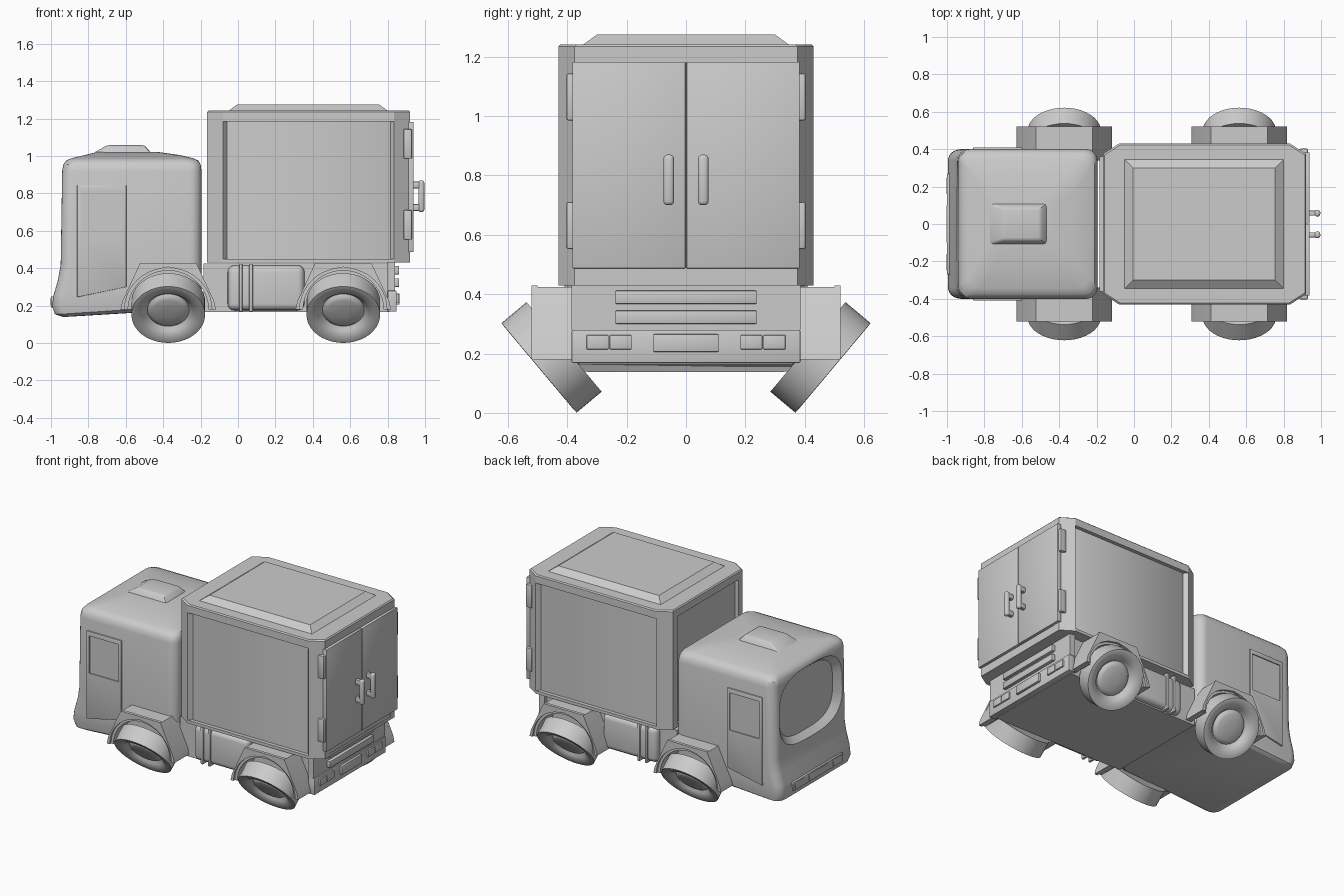
import bpy, bmesh, math
from mathutils import Matrix

if "Cube" in bpy.data.objects:
    bpy.data.objects.remove(bpy.data.objects["Cube"])


def make(name, bm, bevel=0, seg=2):
    bmesh.ops.recalc_face_normals(bm, faces=bm.faces)
    if bevel:
        edges = [e for e in bm.edges if e.calc_face_angle(0) > 0.5]
        bmesh.ops.bevel(bm, geom=edges, offset=bevel, segments=seg, profile=0.5, affect='EDGES')
    me = bpy.data.meshes.new(name)
    bm.to_mesh(me)
    bm.free()
    ob = bpy.data.objects.new(name, me)
    bpy.context.collection.objects.link(ob)
    return ob


def loft(name, rings, bevel=0, seg=2):
    bm = bmesh.new()
    vs = [[bm.verts.new(p) for p in r] for r in rings]
    n = len(vs[0])
    for a, b in zip(vs, vs[1:]):
        for i in range(n):
            bm.faces.new((a[i], a[(i + 1) % n], b[(i + 1) % n], b[i]))
    bm.faces.new(vs[0][::-1])
    bm.faces.new(vs[-1])
    return make(name, bm, bevel, seg)


def rect(x0, x1, y0, y1, z):
    return [(x0, y0, z), (x1, y0, z), (x1, y1, z), (x0, y1, z)]


def box(name, x0, x1, y0, y1, z0, z1, bevel=0, seg=2):
    return loft(name, [rect(x0, x1, y0, y1, z0), rect(x0, x1, y0, y1, z1)], bevel, seg)


def slab(name, poly, z0, z1, bevel=0):
    return loft(name, [[(x, y, z) for x, y in poly] for z in (z0, z1)], bevel)


def side_prism(name, poly, y0, y1, bevel=0):
    return loft(name, [[(x, y, z) for x, z in poly] for y in (y0, y1)], bevel)


def cut(ob, cutter):
    m = ob.modifiers.new("cut", 'BOOLEAN')
    m.object, m.operation, m.solver = cutter, 'DIFFERENCE', 'EXACT'
    cutter.hide_render = True
    bpy.context.view_layer.objects.active = ob
    bpy.ops.object.modifier_apply(modifier=m.name)
    bpy.data.objects.remove(cutter)


def octagon(x0, x1, hy, cx, cy):
    return [(x0, -hy + cy), (x0 + cx, -hy), (x1 - cx, -hy), (x1, -hy + cy),
            (x1, hy - cy), (x1 - cx, hy), (x0 + cx, hy), (x0, hy - cy)]


def cab_ring(z, x0, x1, hy, r=0.06):
    pts = []
    for cx, cy, a0 in ((x1 - r, hy - r, 0), (x0 + r, hy - r, 90),
                       (x0 + r, -hy + r, 180), (x1 - r, -hy + r, 270)):
        for k in range(7):
            a = math.radians(a0 + 15 * k)
            x = cx + r * math.cos(a)
            lift = 0.045 * min(max((x + 0.93) / 0.35, 0), 1) if z < 0.3 else 0
            pts.append((x, cy + r * math.sin(a), z + lift))
    return pts


# cab shell with a recessed rounded windscreen
cab = loft("cab", [cab_ring(*r) for r in (
    (0.138, -0.93, -0.20, 0.37), (0.155, -0.98, -0.195, 0.39), (0.2, -0.995, -0.195, 0.397),
    (0.26, -0.985, -0.195, 0.4), (0.34, -0.962, -0.195, 0.4), (0.42, -0.948, -0.195, 0.4),
    (0.92, -0.940, -0.195, 0.4), (0.955, -0.934, -0.2, 0.393), (0.976, -0.918, -0.212, 0.375),
    (0.988, -0.89, -0.24, 0.345), (1.005, -0.82, -0.31, 0.25), (1.022, -0.75, -0.43, 0.13))])


def screen(x, ry, rz):
    out = []
    for i in range(48):
        c, s = math.cos(i * math.tau / 48), math.sin(i * math.tau / 48)
        out.append((x, math.copysign(ry * abs(c) ** 0.65, c),
                    0.70 + math.copysign(rz * abs(s) ** 0.65, s)))
    return out


cut(cab, loft("screen_cutter", [screen(-1.0, 0.41, 0.29), screen(-0.905, 0.29, 0.21)]))
loft("roof_scoop", [rect(-0.80, -0.45, -0.12, 0.12, 1.0), rect(-0.70, -0.50, -0.085, 0.085, 1.058)], 0.012)

# front bumper strip and lights
box("front_bumper_strip", -1.0, -0.95, -0.27, 0.27, 0.19, 0.25, 0.005)
box("front_plate", -1.003, -0.95, -0.1, 0.1, 0.2, 0.242, 0.003)

# chassis and rear bumper
box("chassis", -0.185, 0.81, -0.36, 0.36, 0.165, 0.425)
box("rear_panel", 0.80, 0.84, -0.385, 0.385, 0.28, 0.43)
box("rear_bumper", 0.80, 0.848, -0.385, 0.385, 0.168, 0.28, 0.004)
for z0, z1 in ((0.367, 0.412), (0.30, 0.345)):
    box("rear_bar", 0.83, 0.862, -0.238, 0.238, z0, z1, 0.004)
box("rear_plate", 0.83, 0.864, -0.11, 0.11, 0.205, 0.265, 0.004)

# cargo box: recessed core, rims, raised roof
slab("cargo_core", octagon(-0.14, 0.918, 0.405, 0.085, 0.05), 0.44, 1.22)
slab("cargo_sill", octagon(-0.165, 0.92, 0.43, 0.085, 0.055), 0.43, 0.45)
loft("cargo_rim", [[(x, y, z) for x, y in octagon(-0.165 + d, 0.92 - d, 0.43 - d, 0.085, 0.055)]
                   for z, d in ((1.185, 0), (1.235, 0), (1.242, 0.007))])
loft("roof_panel", [rect(-0.06, 0.81, -0.355, 0.355, 1.235), rect(-0.005, 0.755, -0.30, 0.30, 1.275)])
post = [(-0.165, 0.33), (-0.165, 0.375), (-0.08, 0.43), (-0.055, 0.40), (-0.12, 0.33)]

# wheel lathe profile (radius, offset along axle)
tyre = [(0.16, -0.055), (0.197, -0.055), (0.197, 0.055), (0.182, 0.056), (0.155, 0.05), (0.13, 0.036),
        (0.12, 0.02), (0.112, 0.016), (0.1, 0.03), (0.085, 0.036), (0.03, 0.04)]


def wheel(x, s):
    rings = [[(r * math.cos(i * math.tau / 40), r * math.sin(i * math.tau / 40), h)
              for i in range(40)] for r, h in tyre]
    ob = loft("wheel", rings)
    # each wheel is folded outwards at the top
    ob.data.transform(Matrix.Translation((x, s * 0.453, 0.187)) @ Matrix.Rotation(math.radians(-130 * s), 4, 'X'))


def fender(x, s):
    outer = [(0.255, 0.18), (0.245, 0.225), (0.15, 0.425), (-0.15, 0.425), (-0.245, 0.225), (-0.255, 0.18)]
    arch = [(-0.215 * math.cos(math.pi * k / 20), 0.18 + 0.207 * math.sin(math.pi * k / 20)) for k in range(21)]
    side_prism("fender", [(x + a, z) for a, z in outer + arch], s * 0.34, s * 0.505)
    # outer lip, slightly set back around the arch
    lip = [(-0.233 * math.cos(math.pi * k / 20), 0.18 + 0.222 * math.sin(math.pi * k / 20)) for k in range(21)]
    side_prism("fender_lip", [(x + a, z + 0.004 * (z > 0.4)) for a, z in outer + lip], s * 0.5, s * 0.52)


for s in (-1, 1):
    def sbox(name, x0, x1, ya, yb, z0, z1, b=0, seg=2):
        return box(name, x0, x1, min(s * ya, s * yb), max(s * ya, s * yb), z0, z1, b, seg)

    for x in (-0.373, 0.563):
        wheel(x, s)
        fender(x, s)

    # cab door with recessed window
    door = side_prism("cab_door", [(-0.86, 0.245), (-0.597, 0.30), (-0.597, 0.845), (-0.86, 0.845)],
                      s * 0.38, s * 0.409, 0.003)
    cut(door, sbox("window_cutter", -0.838, -0.615, 0.402, 0.45, 0.56, 0.815))

    # corner posts
    slab("front_post", [(x, s * y) for x, y in post], 0.44, 1.2)
    slab("rear_post", [(0.755 - x, s * y) for x, y in post], 0.44, 1.2)

    # rear cargo doors, handles and hinges
    sbox("cargo_door", 0.91, 0.938, 0.002, 0.383, 0.487, 1.183, 0.003)
    sbox("handle_bar", 0.965, 0.996, 0.04, 0.076, 0.70, 0.87, 0.013, 3)
    for z in (0.725, 0.845):
        sbox("handle_stub", 0.93, 0.985, 0.045, 0.071, z - 0.018, z + 0.018, 0.006)
    for z in (0.632, 1.065):
        sbox("hinge", 0.885, 0.93, 0.36, 0.403, z - 0.079, z + 0.079, 0.006)

    # tail lights
    for y in (0.183, 0.261):
        sbox("tail_light", 0.83, 0.858, y, y + 0.074, 0.214, 0.262, 0.003)
    sbox("head_light", -1.002, -0.95, 0.16, 0.25, 0.2, 0.242, 0.003)

    # side tank with straps
    sbox("side_tank", -0.055, 0.355, 0.28, 0.405, 0.175, 0.415, 0.035, 4)
    for x in (0.005, 0.06):
        sbox("tank_strap", x, x + 0.02, 0.28, 0.415, 0.166, 0.424, 0.008)

bpy.ops.object.select_all(action='SELECT')
bpy.context.view_layer.objects.active = cab
bpy.ops.object.shade_smooth_by_angle(angle=math.radians(32))
